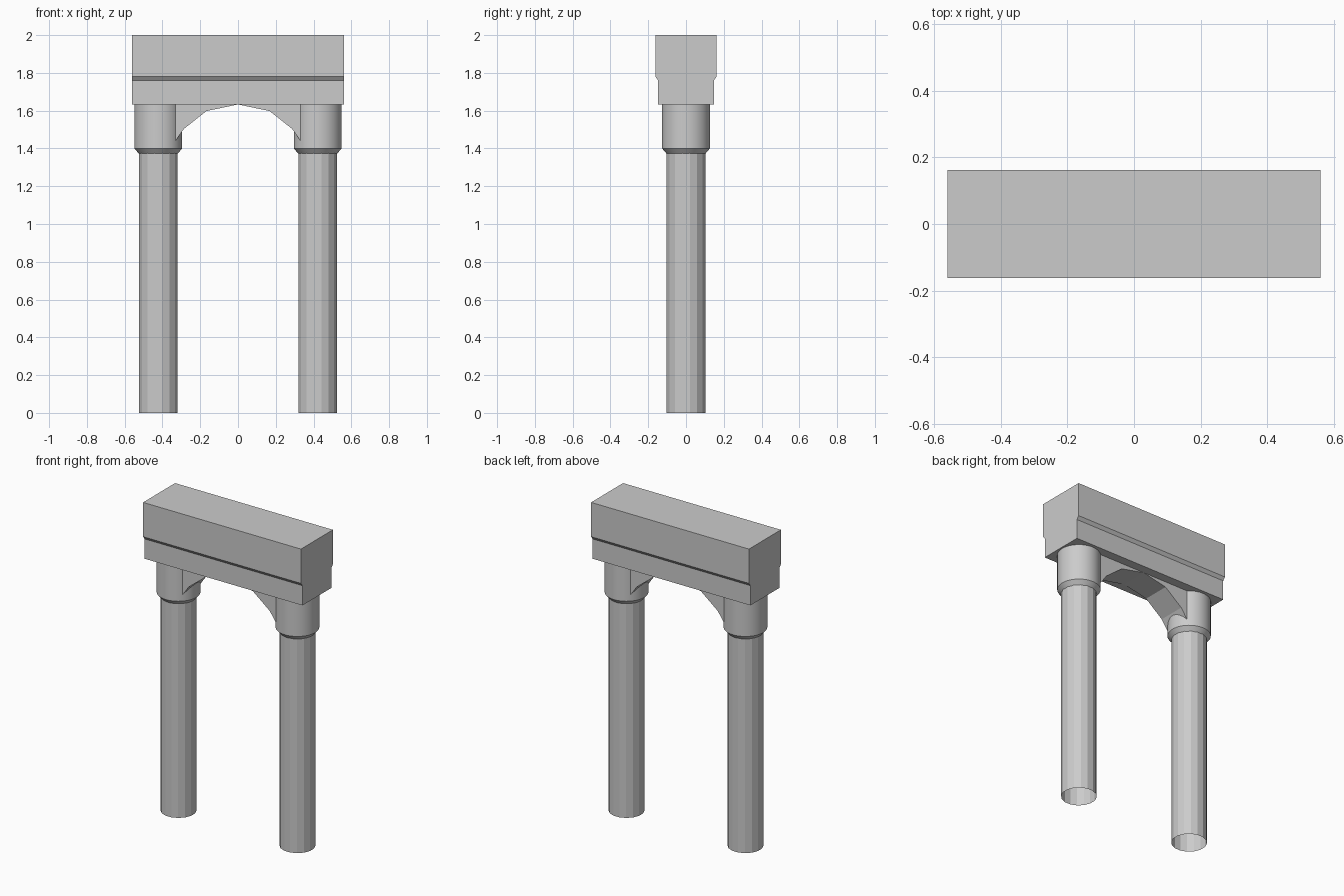
import bpy, bmesh, math

if "Cube" in bpy.data.objects:
    bpy.data.objects.remove(bpy.data.objects["Cube"])

COL_X = 0.422


def make_object(name, bm):
    bmesh.ops.recalc_face_normals(bm, faces=bm.faces)
    mesh = bpy.data.meshes.new(name)
    bm.to_mesh(mesh)
    bm.free()
    obj = bpy.data.objects.new(name, mesh)
    bpy.context.collection.objects.link(obj)
    return obj


def extrude_profile(name, points, offset):
    """Closed prism from a list of 3D points pushed along an offset."""
    bm = bmesh.new()
    face = bm.faces.new([bm.verts.new(p) for p in points])
    geom = bmesh.ops.extrude_face_region(bm, geom=[face], use_keep_orig=True)["geom"]
    verts = [g for g in geom if isinstance(g, bmesh.types.BMVert)]
    bmesh.ops.translate(bm, verts=verts, vec=offset)
    return make_object(name, bm)


def lathe(name, x, profile, sides, smooth):
    """Open surface of revolution around a vertical axis at x."""
    bm = bmesh.new()
    rings = []
    for r, z in profile:
        angles = [2 * math.pi * (i + 0.5) / sides for i in range(sides)]
        rings.append([bm.verts.new((x + r * math.cos(a), r * math.sin(a), z)) for a in angles])
    for low, high in zip(rings, rings[1:]):
        for i in range(sides):
            j = (i + 1) % sides
            f = bm.faces.new((low[i], low[j], high[j], high[i]))
            f.normal_update()
            f.smooth = smooth
    # sharp rim between collar and drum
    if smooth:
        for ring in rings:
            for i in range(sides):
                bm.edges.get((ring[i], ring[(i + 1) % sides])).smooth = False
    return make_object(name, bm)


# Beam with a narrower lower band
half = [(0.147, 1.633), (0.147, 1.76), (0.162, 1.78), (0.162, 2.0)]
outline = half + [(-y, z) for y, z in reversed(half)]
extrude_profile("beam", [(-0.56, y, z) for y, z in outline], (1.12, 0, 0))

# Columns: faceted open shaft with a round capital
for side, s in (("left", -1), ("right", 1)):
    lathe(side + "_shaft", s * COL_X, [(0.105, 0), (0.105, 1.39)], 16, False)
    lathe(side + "_capital", s * COL_X, [(0.1, 1.369), (0.127, 1.4), (0.127, 1.633)], 48, True)

    # Arch spandrel between capital and beam centre
    arch = [(0, 1.633), (0.167, 1.598), (0.287, 1.503), (0.335, 1.435), (0.335, 1.633)]
    extrude_profile(side + "_arch", [(s * x, -0.089, z) for x, z in arch], (0, 0.178, 0))
